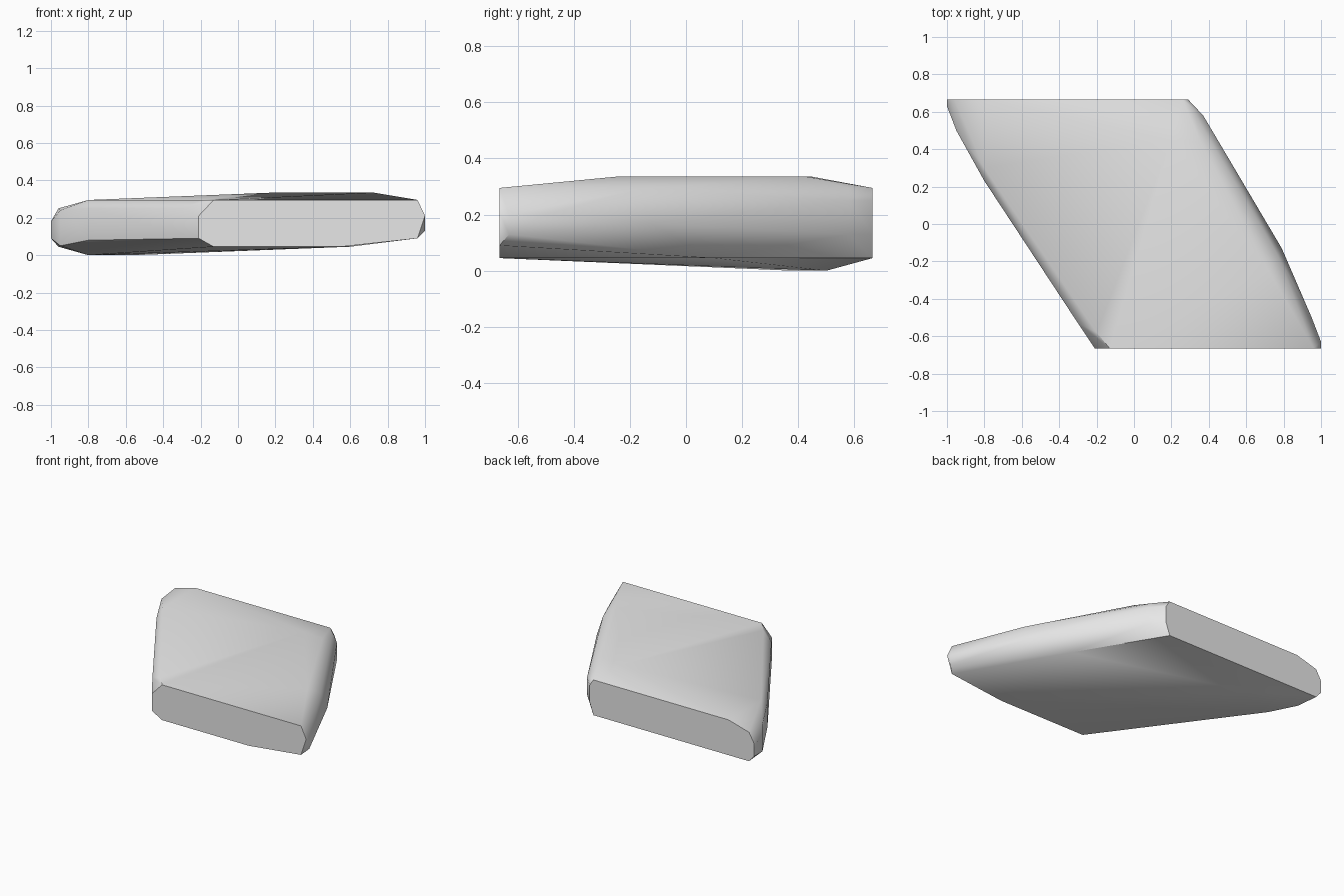
import bpy
import bmesh
import math

# Remove the default object
cube = bpy.data.objects.get("Cube")
if cube:
    bpy.data.objects.remove(cube, do_unlink=True)

FRONT, BACK = -0.665, 0.665


def make_material(name, colour):
    material = bpy.data.materials.new(name)
    material.use_nodes = True
    material.diffuse_color = colour
    material.node_tree.nodes["Principled BSDF"].inputs["Base Color"].default_value = colour
    return material


def column(x, y, *heights):
    """Points stacked above one another at a corner of the plan."""
    return [(x, y, z) for z in heights]


def hull_object(name, points, material):
    """Wrap a chamfered slab around its corner points."""
    bm = bmesh.new()
    for point in points:
        bm.verts.new(point)
    bmesh.ops.convex_hull(bm, input=bm.verts[:])
    loose = [v for v in bm.verts if not v.link_faces]
    bmesh.ops.delete(bm, geom=loose, context='VERTS')
    bmesh.ops.dissolve_limit(bm, angle_limit=math.radians(0.5),
                             verts=bm.verts[:], edges=bm.edges[:])
    bmesh.ops.recalc_face_normals(bm, faces=bm.faces[:])
    mesh = bpy.data.meshes.new(name)
    bm.to_mesh(mesh)
    bm.free()
    mesh.materials.append(material)
    obj = bpy.data.objects.new(name, mesh)
    bpy.context.collection.objects.link(obj)
    return obj


points = []

# Front end: flat cut with chamfered corners
points += column(-0.21, FRONT, 0.09, 0.21)
points += column(-0.13, FRONT, 0.045, 0.295)
points += column(0.55, FRONT, 0.045)
points += column(0.96, FRONT, 0.09, 0.295)
points += column(1.0, FRONT, 0.21)
points += column(1.0, -0.63, 0.13, 0.2)

# Back end: flat cut with chamfered corners
points += column(-1.0, BACK, 0.09, 0.18)
points += column(-0.96, BACK, 0.045, 0.25)
points += column(-0.8, BACK, 0.295)
points += column(0.26, BACK, 0.045, 0.295)
points += column(0.29, BACK, 0.13, 0.25)

# Long side towards -x
points += column(-1.0, 0.63, 0.09, 0.18)
points += column(-0.95, 0.5, 0.05, 0.24)
points += column(-0.8, 0.23, 0.08, 0.25)
points += column(-0.3, -0.53, 0.09, 0.25)
points += column(-0.2, -0.58, 0.295)
points += column(-0.8, 0.3, 0.295)

# Long side towards +x
points += column(0.95, -0.5, 0.2)
points += column(0.79, -0.13, 0.17)
points += column(0.77, -0.17, 0.29)
points += column(0.6, 0.1, 0.045)
points += column(0.37, 0.58, 0.13, 0.25)
points += column(0.33, 0.58, 0.295)

# Raised top ridge and lowest part of the underside
points += column(0.72, -0.25, 0.335)
points += column(0.2, 0.45, 0.335)
points += column(0.36, 0.43, 0.335)
points += column(-0.8, 0.38, 0.0)
points += column(-0.55, 0.5, 0.0)

stone = make_material("plain grey", (0.8, 0.8, 0.8, 1.0))
slab = hull_object("slanted_slab", points, stone)

# Soft shading over the rounded sides, crisp flat ends
bpy.ops.object.select_all(action='DESELECT')
slab.select_set(True)
bpy.context.view_layer.objects.active = slab
bpy.ops.object.shade_smooth_by_angle(angle=math.radians(40))
